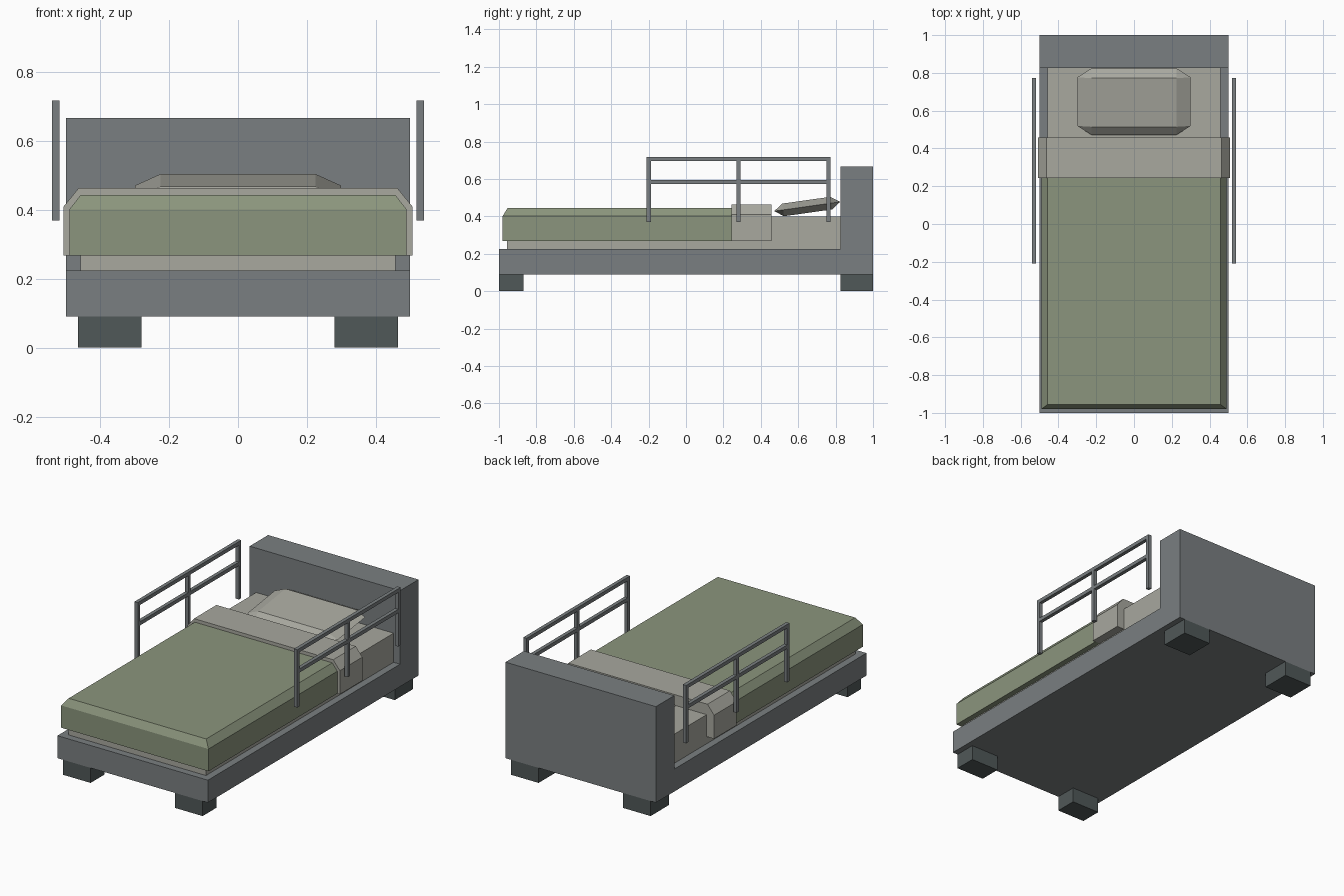
import bpy, bmesh
from math import radians
from mathutils import Matrix

cube = bpy.data.objects.get("Cube")
if cube:
    bpy.data.objects.remove(cube, do_unlink=True)


def material(name, *srgb):
    col = [((c / 255 + 0.055) / 1.055) ** 2.4 for c in srgb] + [1]
    m = bpy.data.materials.new(name)
    m.use_nodes = True
    m.diffuse_color = col
    m.node_tree.nodes["Principled BSDF"].inputs["Base Color"].default_value = col
    return m


grey = material("slate grey", 122, 127, 129)
dark = material("dark leg grey", 80, 88, 88)
linen = material("pale linen", 168, 168, 159)
green = material("sage green", 139, 149, 125)


def hull(name, points, mat):
    """Convex flat-faced solid around a few points."""
    bm = bmesh.new()
    for p in points:
        bm.verts.new(p)
    bmesh.ops.convex_hull(bm, input=bm.verts)
    bmesh.ops.dissolve_limit(bm, angle_limit=radians(1), verts=bm.verts, edges=bm.edges)
    bmesh.ops.recalc_face_normals(bm, faces=bm.faces)
    mesh = bpy.data.meshes.new(name)
    bm.to_mesh(mesh)
    bm.free()
    mesh.materials.append(mat)
    ob = bpy.data.objects.new(name, mesh)
    bpy.context.collection.objects.link(ob)
    return ob


def box(name, xs, ys, zs, mat):
    return hull(name, [(x, y, z) for x in xs for y in ys for z in zs], mat)


def cover(name, half, top_half, y0, top_y0, y1, z0, shoulder, top, mat):
    """Bedding slab with sloped upper edges."""
    pts = []
    for s in (-1, 1):
        pts += [(s * half, y, z) for y in (y0, y1) for z in (z0, shoulder)]
        pts += [(s * top_half, y, top) for y in (top_y0, y1)]
    return hull(name, pts, mat)


# Bed frame and headboard
box("bed_base", (-0.5, 0.5), (-1, 0.825), (0.09, 0.225), grey)
box("headboard", (-0.5, 0.5), (0.825, 1), (0.09, 0.667), grey)

# Legs and side rails, mirrored left and right
for side, s in (("left", 1), ("right", -1)):
    for end, ys in (("front", (-1, -0.87)), ("back", (0.825, 1))):
        box(f"{end}_{side}_leg", (s * 0.28, s * 0.465), ys, (0, 0.09), dark)
    xs = (s * 0.519, s * 0.541)
    for i, y in enumerate((-0.199, 0.281, 0.761)):
        box(f"{side}_rail_post_{i + 1}", xs, (y - 0.011, y + 0.011), (0.37, 0.718), grey)
    for part, z in (("top", 0.707), ("middle", 0.584)):
        box(f"{side}_{part}_rail", xs, (-0.21, 0.772), (z - 0.011, z + 0.011), grey)

# Mattress, blanket and turned-down sheet
box("mattress", (-0.457, 0.457), (-0.957, 0.825), (0.225, 0.4), linen)
cover("blanket", 0.49, 0.457, -0.98, -0.955, 0.245, 0.268, 0.402, 0.444, green)
cover("folded_sheet", 0.507, 0.463, 0.243, 0.243, 0.457, 0.268, 0.41, 0.464, linen)

# Pillow: wide middle outline with smaller top and bottom, tilted up at the head
corners = [(a, b) for a in (-1, 1) for b in (-1, 1)]
pts = [(a * 0.225, b * 0.13, c * 0.034) for a, b in corners for c in (-1, 1)]
pts += [(a * 0.3, b * 0.13, 0) for a, b in corners]
pts += [(a * 0.225, b * 0.178, 0) for a, b in corners]
pillow = hull("pillow", pts, linen)
pillow.data.transform(Matrix.Translation((0, 0.648, 0.453)) @ Matrix.Rotation(radians(8), 4, "X"))
